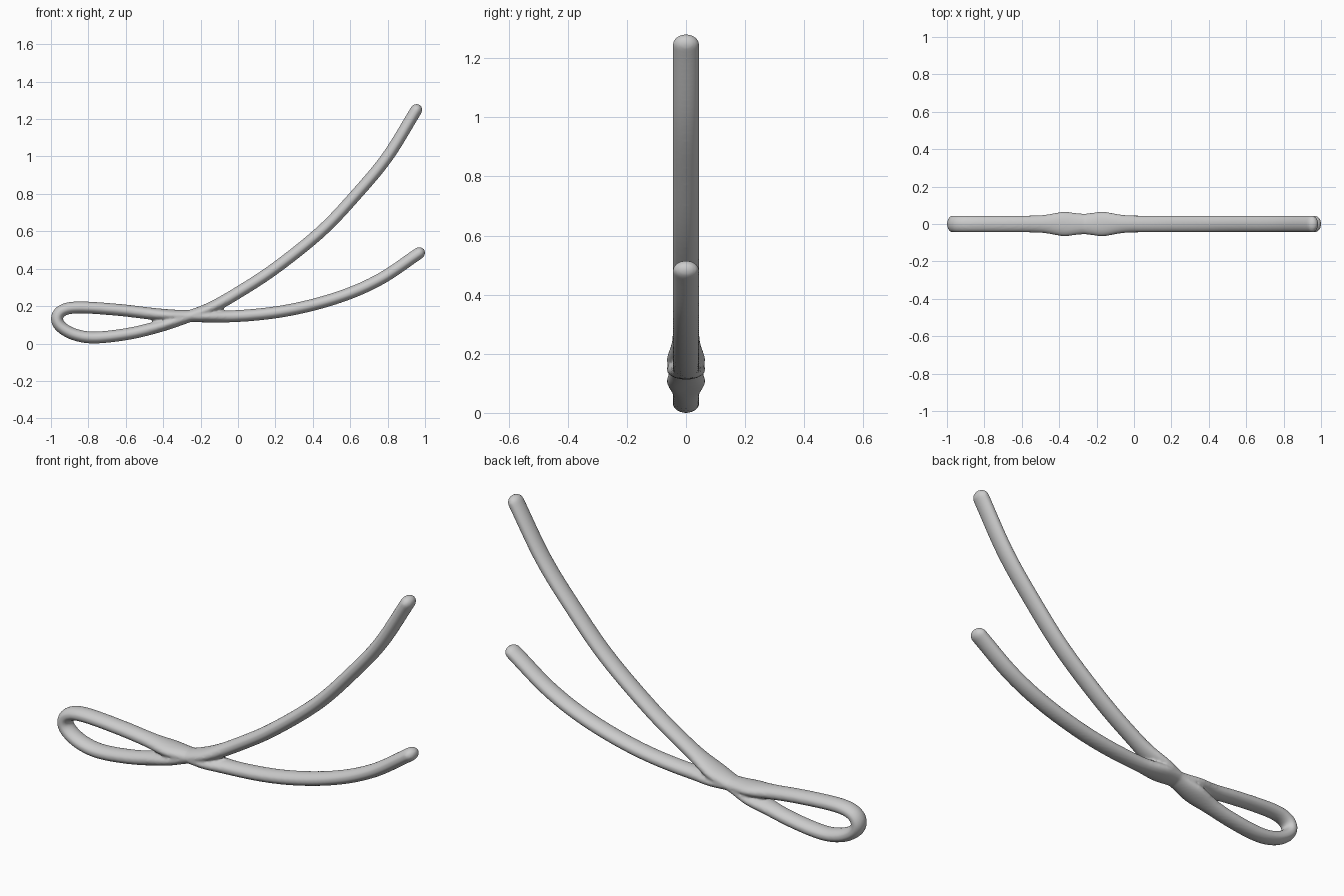
import bpy, bmesh, math
from mathutils import Vector

if "Cube" in bpy.data.objects:
    bpy.data.objects.remove(bpy.data.objects["Cube"])

# Centre line in the front plane (x, z): upper tail, loop, lower tail
PATH = [(0.952, 1.246), (0.80, 1.00), (0.635, 0.80), (0.445, 0.60), (0.20, 0.403),
        (0.0, 0.272), (-0.15, 0.188), (-0.28, 0.139), (-0.42, 0.092), (-0.58, 0.053),
        (-0.76, 0.032), (-0.87, 0.047), (-0.945, 0.088), (-0.968, 0.135),
        (-0.938, 0.177), (-0.85, 0.193), (-0.64, 0.180), (-0.42, 0.155),
        (-0.27, 0.147), (0.0, 0.147), (0.27, 0.178), (0.54, 0.248),
        (0.76, 0.344), (0.966, 0.482)]
IN_PLANE, DEPTH, SIDES, STEPS = 0.032, 0.045, 24, 10


def spline(points):
    pts = [Vector((x, 0, z)) for x, z in points]
    pts = [2 * pts[0] - pts[1]] + pts + [2 * pts[-1] - pts[-2]]
    out = []
    for a, b, c, d in zip(pts, pts[1:], pts[2:], pts[3:]):
        for i in range(STEPS):
            t = i / STEPS
            out.append(0.5 * (2 * b + (c - a) * t + (2 * a - 5 * b + 4 * c - d) * t * t
                              + (3 * b - a - 3 * c + d) * t ** 3))
    return out + [pts[-2]]


def half_depth(x):
    # Swellings where the two strands merge
    return DEPTH + 0.02 * sum(math.exp(-((x - c) / 0.085) ** 2) for c in (-0.37, -0.17))


line = spline(PATH)
tangents = [(line[min(i + 1, len(line) - 1)] - line[max(i - 1, 0)]).normalized()
            for i in range(len(line))]
rings = [(p, t, 1.0) for p, t in zip(line, tangents)]

# Rounded ends
angles = [math.radians(a) for a in (15, 30, 45, 60, 75, 86)]
cap = [(math.sin(a) * 0.036, math.cos(a)) for a in angles]
start = [(line[0] - tangents[0] * d, tangents[0], s) for d, s in reversed(cap)]
end = [(line[-1] + tangents[-1] * d, tangents[-1], s) for d, s in cap]
rings = start + rings + end

# Sweep an oval section along the line
bm = bmesh.new()
loops = []
for p, t, s in rings:
    side = Vector((-t.z, 0, t.x))
    loops.append([bm.verts.new(p + side * (IN_PLANE * s * math.cos(k * math.tau / SIDES))
                               + Vector((0, half_depth(p.x) * s * math.sin(k * math.tau / SIDES), 0)))
                  for k in range(SIDES)])
for a, b in zip(loops, loops[1:]):
    for k in range(SIDES):
        j = (k + 1) % SIDES
        bm.faces.new((a[k], a[j], b[j], b[k]))
bm.faces.new(loops[0])
bm.faces.new(loops[-1])
bmesh.ops.recalc_face_normals(bm, faces=bm.faces)
mesh = bpy.data.meshes.new("looped_ribbon")
bm.to_mesh(mesh)
bm.free()
ribbon = bpy.data.objects.new("looped_ribbon", mesh)
bpy.context.collection.objects.link(ribbon)

# Fuse the crossing strands into one skin
fuse = ribbon.modifiers.new("fuse", 'REMESH')
fuse.mode = 'VOXEL'
fuse.voxel_size = 0.007
fuse.use_smooth_shade = True
soften = ribbon.modifiers.new("soften", 'SMOOTH')
soften.factor = 0.5
soften.iterations = 4
